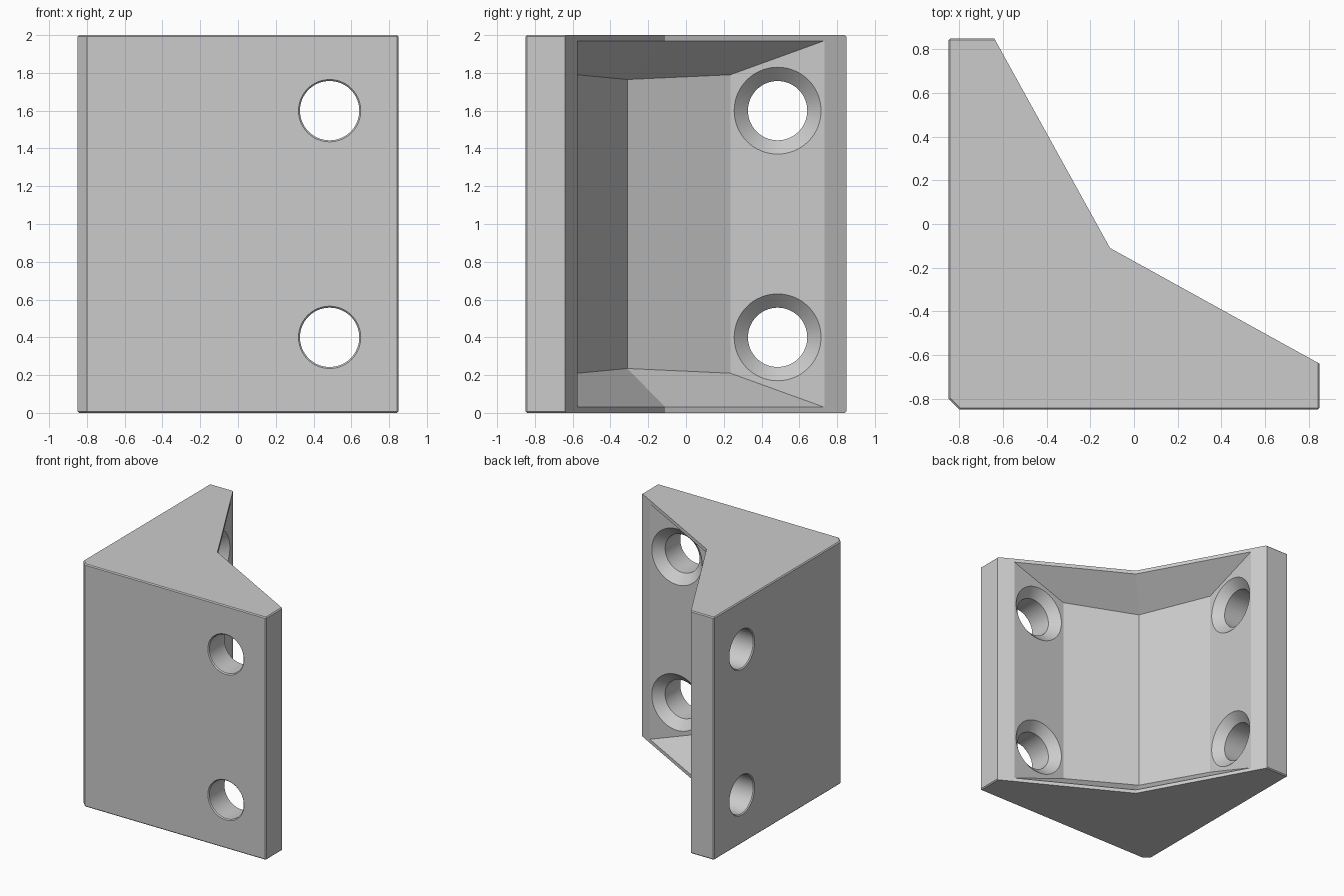
import bpy, bmesh, math

if "Cube" in bpy.data.objects:
    bpy.data.objects.remove(bpy.data.objects["Cube"], do_unlink=True)

HEIGHT = 2.0
HALF = 0.85        # half of the footprint
TIP = -0.64        # thickness line of the arm ends
INNER = -0.11      # inner corner of the outline
WALL = -0.575      # pocket face of each arm

grey = bpy.data.materials.new("plain grey")
grey.use_nodes = True
grey.diffuse_color = (0.6, 0.6, 0.6, 1)
grey.node_tree.nodes["Principled BSDF"].inputs["Base Color"].default_value = (0.6, 0.6, 0.6, 1)


def make_object(name, bm):
    bmesh.ops.recalc_face_normals(bm, faces=bm.faces)
    mesh = bpy.data.meshes.new(name)
    bm.to_mesh(mesh)
    bm.free()
    mesh.materials.append(grey)
    obj = bpy.data.objects.new(name, mesh)
    bpy.context.collection.objects.link(obj)
    return obj


def mirrored(points):
    """Continue a half outline across the diagonal x = y."""
    return points + [(p[1], p[0], *p[2:]) for p in reversed(points[:-1])]


# Bracket body: extruded outline with a cut corner and finely chamfered outer edges
def build_body():
    half = [(-0.80, -HALF), (HALF, -HALF), (HALF, TIP), (INNER, INNER)]
    outline = mirrored(half)
    bm = bmesh.new()
    base = bm.faces.new([bm.verts.new((x, y, 0)) for x, y in outline])
    moved = bmesh.ops.extrude_face_region(bm, geom=[base])["geom"]
    bmesh.ops.translate(bm, vec=(0, 0, HEIGHT),
                        verts=[v for v in moved if isinstance(v, bmesh.types.BMVert)])
    bmesh.ops.recalc_face_normals(bm, faces=bm.faces)

    def outer(edge):
        a, b = (v.co for v in edge.verts)
        if abs(a.z - b.z) > 0.1:
            return abs(a.x) > 0.84 and abs(a.y) > 0.84
        return all(max(abs(p.x), abs(p.y)) > 0.84 for p in (a, b))

    bmesh.ops.bevel(bm, geom=[e for e in bm.edges if outer(e)], offset=0.008,
                    segments=1, affect='EDGES')
    return make_object("corner_bracket", bm)


# Pocket between the arms: vertical walls with sloping floor and ceiling
def build_pocket():
    rim_y = INNER + (WALL - INNER) * (HALF - INNER) / (TIP - INNER)
    rim = mirrored([(WALL, rim_y, 0.03), (INNER, INNER, 0.03)])
    back = mirrored([(WALL, 0.235, 0.21), (-0.31, -0.31, 0.235)])
    front = [(x + 0.4, y + 0.4, z) for x, y, z in rim]
    bm = bmesh.new()
    levels = []
    for top in (False, True):
        rows = [[bm.verts.new((x, y, HEIGHT - z if top else z)) for x, y, z in row]
                for row in (back, rim, front)]
        for near, far in zip(rows, rows[1:]):
            for i in range(2):
                bm.faces.new((near[i], near[i + 1], far[i + 1], far[i]))
        levels.append(rows[0] + [rows[1][2]] + rows[2][::-1] + [rows[1][0]])
    low, high = levels
    for i in range(len(low)):
        j = (i + 1) % len(low)
        bm.faces.new((low[i], low[j], high[j], high[i]))
    return make_object("pocket_cutter", bm)


# Screw hole: straight bore, tiny outer chamfer, countersink on the pocket side
def build_hole(name, z, on_front, sides=64):
    profile = [(-0.87, 0.165), (-HALF, 0.165), (-0.842, 0.157),
               (WALL - 0.07, 0.157), (WALL, 0.23), (-0.45, 0.23)]
    bm = bmesh.new()
    rings = []
    for depth, radius in profile:
        ring = []
        for i in range(sides):
            a = math.tau * i / sides
            along, up = 0.485 + radius * math.cos(a), z + radius * math.sin(a)
            ring.append(bm.verts.new((along, depth, up) if on_front else (depth, along, up)))
        rings.append(ring)
    for r, s in zip(rings, rings[1:]):
        for i in range(sides):
            j = (i + 1) % sides
            bm.faces.new((r[i], r[j], s[j], s[i]))
    bm.faces.new(rings[0])
    bm.faces.new(rings[-1])
    return make_object(name, bm)


body = build_body()
cutters = [build_pocket()]
for on_front in (True, False):
    for z in (0.4, 1.6):
        cutters.append(build_hole("hole_cutter", z, on_front))

bpy.ops.object.select_all(action='DESELECT')
bpy.context.view_layer.objects.active = body
body.select_set(True)
for cutter in cutters:
    cutter.hide_render = True
    mod = body.modifiers.new("cut", 'BOOLEAN')
    mod.operation = 'DIFFERENCE'
    mod.solver = 'EXACT'
    mod.object = cutter
    bpy.ops.object.modifier_apply(modifier=mod.name)
    bpy.data.objects.remove(cutter, do_unlink=True)

bpy.ops.object.shade_smooth_by_angle(angle=math.radians(15))
